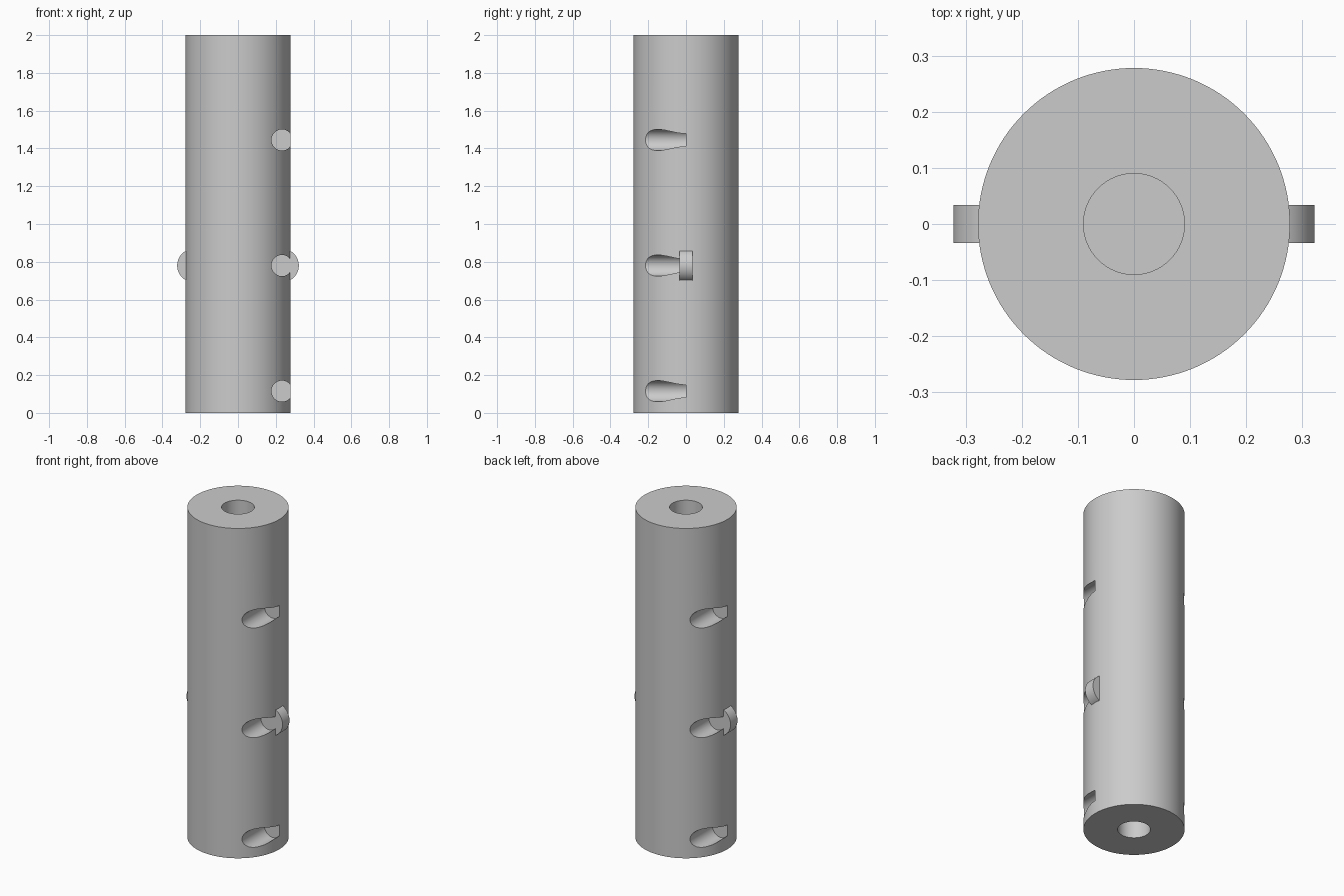
import bpy
import math

cube = bpy.data.objects.get("Cube")
if cube:
    bpy.data.objects.remove(cube, do_unlink=True)

# Single grey material
grey = bpy.data.materials.new("plain grey")
grey.use_nodes = True
colour = (0.6, 0.6, 0.6, 1)
grey.diffuse_color = colour
grey.node_tree.nodes["Principled BSDF"].inputs["Base Color"].default_value = colour

RADIUS, HEIGHT = 0.278, 2.0
PIN_X, PIN_Z = 0.233, 0.78
SLOT_HEIGHTS = (0.115, PIN_Z, 1.445)


def cylinder(name, radius, depth, location, along_y=False, sides=64):
    rotation = (math.pi / 2, 0, 0) if along_y else (0, 0, 0)
    bpy.ops.mesh.primitive_cylinder_add(vertices=sides, radius=radius, depth=depth,
                                        location=location, rotation=rotation)
    obj = bpy.context.object
    obj.name = name
    obj.data.materials.append(grey)
    return obj


body = cylinder("body", RADIUS, HEIGHT, (0, 0, HEIGHT / 2), sides=128)

# Blind bores in both ends
cutters = [cylinder("bore_cutter", 0.09, 0.6, (0, 0, z)) for z in (0, HEIGHT)]

# Side slots, repeated by a half turn about the axis
for side in (1, -1):
    for z in SLOT_HEIGHTS:
        cutters.append(cylinder("slot_cutter", 0.056, 0.4,
                                (side * PIN_X, side * -0.2, z), along_y=True))

for cutter in cutters:
    cutter.hide_render = True
    cut = body.modifiers.new("cut", "BOOLEAN")
    cut.operation = "DIFFERENCE"
    cut.solver = "EXACT"
    cut.object = cutter

bpy.context.view_layer.objects.active = body
for name in [m.name for m in body.modifiers]:
    bpy.ops.object.modifier_apply(modifier=name)
for cutter in cutters:
    bpy.data.objects.remove(cutter, do_unlink=True)

# Round side pins
pins = [cylinder(name, 0.089, 0.067, (x, 0, PIN_Z), along_y=True)
        for name, x in (("left_pin", PIN_X), ("right_pin", -PIN_X))]

for obj in [body] + pins:
    bpy.ops.object.select_all(action="DESELECT")
    obj.select_set(True)
    bpy.context.view_layer.objects.active = obj
    bpy.ops.object.shade_smooth_by_angle(angle=math.radians(30))
